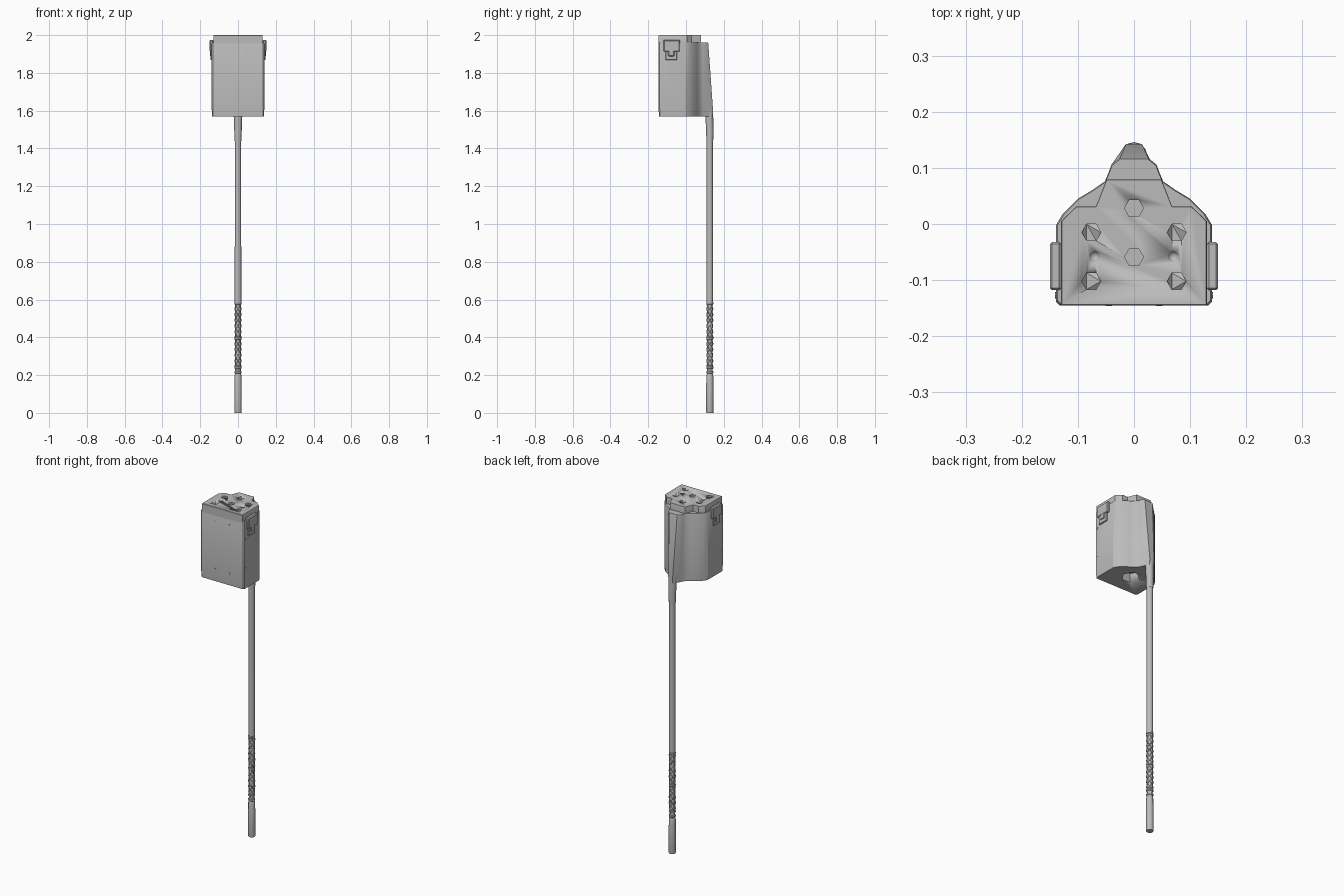
import bpy, bmesh, math
from mathutils import Vector

cube = bpy.data.objects.get("Cube")
if cube:
    bpy.data.objects.remove(cube, do_unlink=True)

grey = bpy.data.materials.new("neutral grey")
grey.use_nodes = True
COLOUR = (0.5, 0.5, 0.5, 1)
grey.diffuse_color = COLOUR
grey.node_tree.nodes["Principled BSDF"].inputs["Base Color"].default_value = COLOUR

POLE_Y = 0.126


def finish(name, bm, angle=35):
    bmesh.ops.recalc_face_normals(bm, faces=bm.faces)
    mesh = bpy.data.meshes.new(name)
    bm.to_mesh(mesh)
    bm.free()
    ob = bpy.data.objects.new(name, mesh)
    bpy.context.collection.objects.link(ob)
    mesh.materials.append(grey)
    bpy.ops.object.select_all(action='DESELECT')
    ob.select_set(True)
    bpy.context.view_layer.objects.active = ob
    bpy.ops.object.shade_smooth_by_angle(angle=math.radians(angle))
    return ob


def loft(bm, rings):
    """Skin a stack of equal-length rings and close both ends."""
    rows = [[bm.verts.new(p) for p in ring] for ring in rings]
    for a, b in zip(rows, rows[1:]):
        for i in range(len(a)):
            j = (i + 1) % len(a)
            bm.faces.new((a[i], a[j], b[j], b[i]))
    bm.faces.new(rows[0][::-1])
    bm.faces.new(rows[-1])


def mirrored(half, z, inset=0.0):
    k = 1 - inset
    right = [(x * k, y * k, z) for x, y in half]
    return right + [(-x, y, z) for x, y, z in reversed(right)]


def circle(r, z, n=12, x=0, y=POLE_Y, turn=0):
    return [(x + r * math.cos(turn + math.tau * i / n),
             y + r * math.sin(turn + math.tau * i / n), z) for i in range(n)]


def lathe(name, profile, n=12):
    bm = bmesh.new()
    loft(bm, [circle(r, z, n) for z, r in profile])
    return finish(name, bm)


def cut(target, cutter):
    cutter.hide_render = True
    mod = target.modifiers.new("cut", 'BOOLEAN')
    mod.operation, mod.object, mod.solver = 'DIFFERENCE', cutter, 'EXACT'
    bpy.context.view_layer.objects.active = target
    bpy.ops.object.modifier_apply(modifier=mod.name)
    bpy.data.objects.remove(cutter, do_unlink=True)


def box(name, centre, size, bevel=0.0):
    bm = bmesh.new()
    bmesh.ops.create_cube(bm, size=1)
    for v in bm.verts:
        v.co = Vector(v.co) * Vector(size) + Vector(centre)
    if bevel:
        bmesh.ops.bevel(bm, geom=bm.edges[:], offset=bevel, segments=1, affect='EDGES')
    return finish(name, bm)


# Head housing: flat front, curved shoulders, spine leaning back towards the pole
shell = [(0.133, -0.145), (0.139, -0.139), (0.139, -0.002), (0.127, 0.018),
         (0.1, 0.045), (0.075, 0.06), (0.052, 0.076)]
spine_top = [(0.046, 0.09), (0.04, 0.106), (0.025, 0.118)]
spine_low = [(0.042, 0.088), (0.03, 0.112), (0.014, 0.143)]
bm = bmesh.new()
loft(bm, [mirrored(shell + spine_low, 1.57, 0.015), mirrored(shell + spine_low, 1.605),
          mirrored(shell + spine_top, 1.955), mirrored(shell + spine_top, 1.962, 0.02)])
housing = finish("head_housing", bm, 30)

# Recessed opening below
bm = bmesh.new()
loft(bm, [circle(0.055, 1.56, 6, 0, -0.02), circle(0.04, 1.615, 6, 0, -0.02)])
cut(housing, finish("opening_cutter", bm))

# Stepped cap
cap = [(0.13, -0.145), (0.13, 0.005), (0.103, 0.031), (0.068, 0.031), (0.049, 0.079)]
bm = bmesh.new()
loft(bm, [mirrored(cap, 1.95), mirrored(cap, 1.998), mirrored(cap, 2.0, 0.01)])
lid = finish("head_cap", bm)

# Hexagonal sockets in the cap; the outer four are trough shaped
sockets = [(0, 0.028, False), (0, -0.059, False)]
sockets += [(s * 0.076, y, True) for s in (-1, 1) for y in (-0.015, -0.102)]
for x, y, trough in sockets:
    bm = bmesh.new()
    top = circle(0.017, 2.01, 6, x, y)
    rim = circle(0.017, 2.0, 6, x, y)
    floor = [(p[0], p[1], 1.995 if trough and i % 3 == 0 else 1.984)
             for i, p in enumerate(rim)]
    loft(bm, [floor, top])
    bmesh.ops.triangulate(bm, faces=[f for f in bm.faces if len(f.verts) > 4])
    cut(lid, finish("socket_cutter", bm))
for x in (-0.07, 0.07):
    bm = bmesh.new()
    bmesh.ops.create_uvsphere(bm, u_segments=10, v_segments=6, radius=0.0105)
    bmesh.ops.translate(bm, verts=bm.verts, vec=(x, -0.058, 2.0))
    cut(lid, finish("dimple_cutter", bm))

# Side latches
for s, side in ((1, "left"), (-1, "right")):
    box(f"latch_plate_{side}", (s * 0.14, -0.075, 1.943), (0.02, 0.086, 0.062), 0.004)
    box(f"latch_tongue_{side}", (s * 0.139, -0.078, 1.892), (0.013, 0.062, 0.05), 0.003)
    box(f"latch_catch_{side}", (s * 0.142, -0.078, 1.913), (0.015, 0.032, 0.05), 0.003)

# Small screws on the front and sides
spots = [((x, -0.145, z), 'Y') for x in (-0.045, 0.045) for z in (1.64, 1.92)]
spots += [((x, -0.127, z), 'X') for x in (-0.139, 0.139) for z in (1.69, 1.857)]
for place, axis in spots:
    bm = bmesh.new()
    bmesh.ops.create_cone(bm, cap_ends=True, segments=8, radius1=0.006,
                          radius2=0.006, depth=0.003)
    ob = finish("screw", bm)
    ob.location = place
    ob.rotation_euler['XYZ'.index('Y' if axis == 'X' else 'X')] = math.pi / 2

# Pole socket tapering out of the spine
bm = bmesh.new()
loft(bm, [circle(0.018, 1.44), circle(0.02, 1.5),
          [(x * 1.15, y - 0.004, 1.61) for x, y, _ in circle(0.021, 0)]])
finish("pole_socket", bm)

# Pole, grip core and butt
lathe("pole", [(0.58, 0.0175), (1.6, 0.0165)])
lathe("grip_core", [(0.2, 0.0155), (0.6, 0.0155)])
lathe("butt", [(0, 0.0185), (0.004, 0.0195), (0.15, 0.0195), (0.16, 0.0185),
               (0.195, 0.0185), (0.205, 0.0155)])
for z in (0.215, 0.24, 0.395, 0.58):
    lathe("grip_ring", [(z - 0.007, 0.0155), (z - 0.004, 0.0185),
                        (z + 0.004, 0.0185), (z + 0.007, 0.0155)])

# Crossed cord wrapping on the grip
for low, high in ((0.245, 0.39), (0.4, 0.575)):
    for hand in (-1, 1):
        curve = bpy.data.curves.new("grip_wrap", 'CURVE')
        curve.dimensions = '3D'
        curve.bevel_depth = 0.0022
        curve.bevel_resolution = 0
        for strand in range(4):
            spline = curve.splines.new('POLY')
            spline.points.add(32)
            for i, p in enumerate(spline.points):
                z = low + (high - low) * i / 32
                a = hand * (z - low) * math.tau / 0.12 + strand * math.pi / 2
                p.co = (0.0165 * math.cos(a), POLE_Y + 0.0165 * math.sin(a), z, 1)
        curve.materials.append(grey)
        bpy.context.collection.objects.link(bpy.data.objects.new("grip_wrap", curve))
